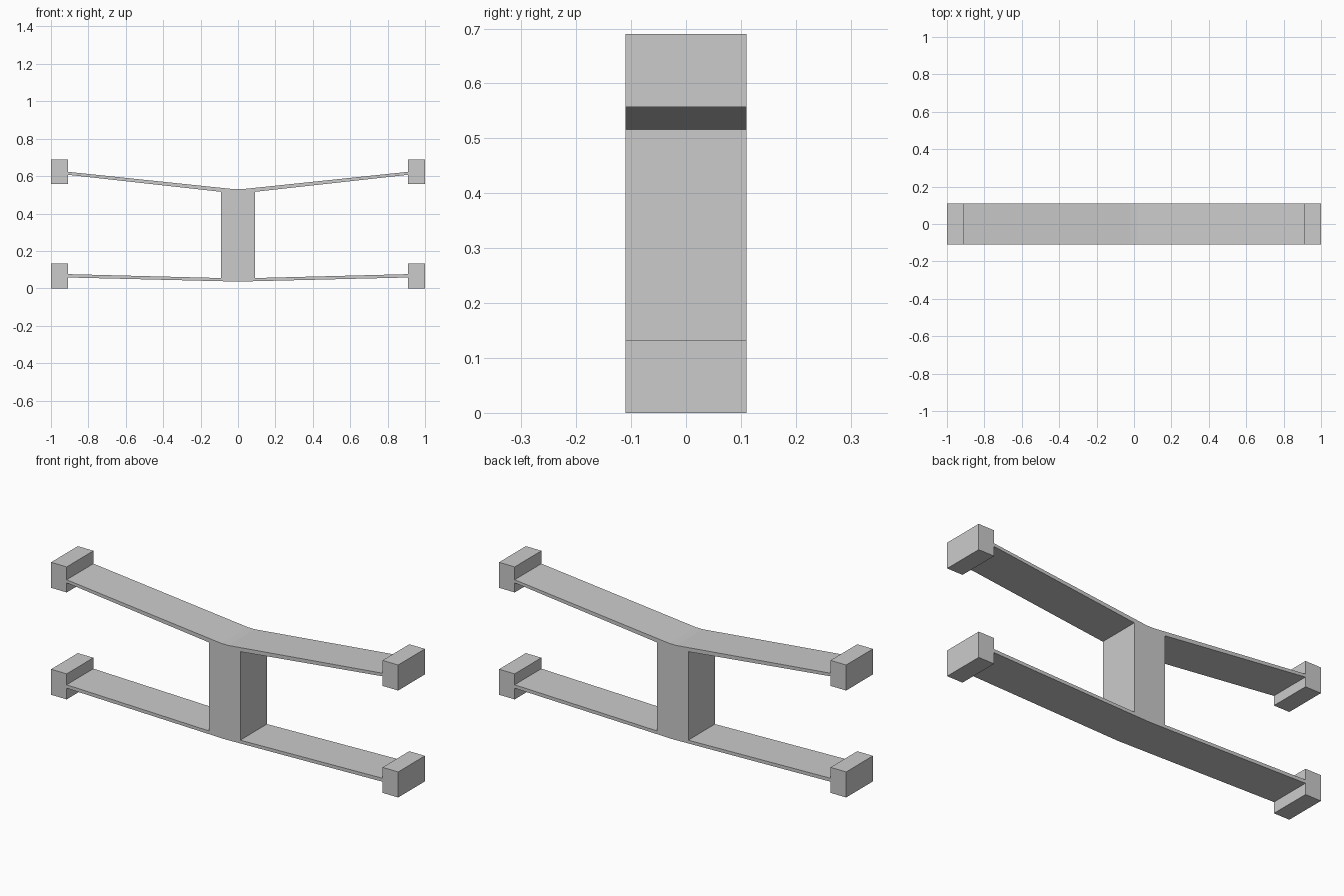
import bpy
import bmesh

if "Cube" in bpy.data.objects:
    bpy.data.objects.remove(bpy.data.objects["Cube"])

HALF_DEPTH = 0.11   # extrusion along y
WEB = 0.09          # half width of the central web
INNER = 0.91        # inner face of the end blocks

grey = bpy.data.materials.new("light_grey")
grey.diffuse_color = (0.6, 0.6, 0.6, 1.0)
grey.use_nodes = True
grey.node_tree.nodes["Principled BSDF"].inputs["Base Color"].default_value = grey.diffuse_color


def extrude_profile(name, profile):
    """Extrude a closed x-z outline along the full depth."""
    bm = bmesh.new()
    face = bm.faces.new([bm.verts.new((x, -HALF_DEPTH, z)) for x, z in profile])
    result = bmesh.ops.extrude_face_region(bm, geom=[face])
    moved = [v for v in result["geom"] if isinstance(v, bmesh.types.BMVert)]
    bmesh.ops.translate(bm, verts=moved, vec=(0, 2 * HALF_DEPTH, 0))
    bmesh.ops.recalc_face_normals(bm, faces=bm.faces)
    mesh = bpy.data.meshes.new(name)
    bm.to_mesh(mesh)
    bm.free()
    mesh.materials.append(grey)
    obj = bpy.data.objects.new(name, mesh)
    bpy.context.collection.objects.link(obj)
    return obj


def box(x0, x1, z0, z1):
    return [(x0, z0), (x1, z0), (x1, z1), (x0, z1)]


# Central upright web
extrude_profile("web", box(-WEB, WEB, 0.045, 0.522))

# Upper flange: both halves rise from the middle
extrude_profile("upper_flange", [
    (-INNER, 0.607), (-WEB, 0.516), (WEB, 0.516), (INNER, 0.607),
    (INNER, 0.623), (0.02, 0.53), (-0.02, 0.53), (-INNER, 0.623)])

# Lower flange: shallower rise toward the ends
extrude_profile("lower_flange", [
    (-INNER, 0.058), (0, 0.036), (INNER, 0.058),
    (INNER, 0.076), (WEB, 0.055), (-WEB, 0.055), (-INNER, 0.076)])

# Rectangular blocks at the four flange ends
for level, z0, z1 in (("lower", 0.0, 0.133), ("upper", 0.557, 0.69)):
    extrude_profile(level + "_left_block", box(-1, -INNER, z0, z1))
    extrude_profile(level + "_right_block", box(INNER, 1, z0, z1))
